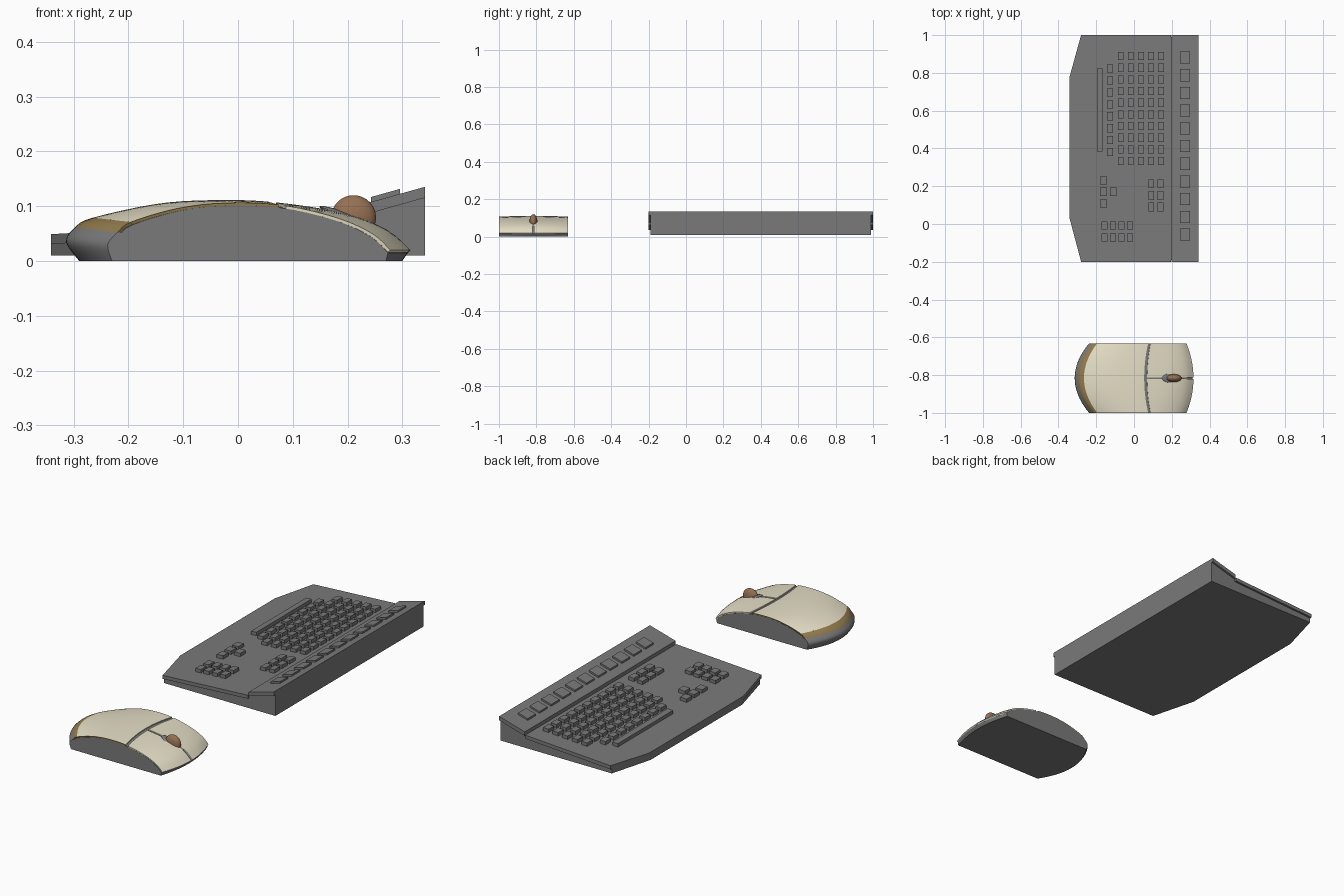
import bpy, bmesh, math

if "Cube" in bpy.data.objects:
    bpy.data.objects.remove(bpy.data.objects["Cube"])

GREY, CREAM, GOLD, BROWN = (.195, .195, .195), (.79, .74, .57), (.29, .20, .075), (.30, .16, .085)

def finish(name, bm, color=GREY, smooth=False, thick=0):
    me = bpy.data.meshes.new(name)
    bm.to_mesh(me)
    bm.free()
    ob = bpy.data.objects.new(name, me)
    bpy.context.collection.objects.link(ob)
    mat = bpy.data.materials.get(str(color)) or bpy.data.materials.new(str(color))
    mat.diffuse_color = (*color, 1)
    mat.use_nodes = True
    mat.node_tree.nodes["Principled BSDF"].inputs["Base Color"].default_value = mat.diffuse_color
    me.materials.append(mat)
    bpy.ops.object.select_all(action='DESELECT')
    ob.select_set(True)
    bpy.context.view_layer.objects.active = ob
    if thick:
        m = ob.modifiers.new("thickness", 'SOLIDIFY')
        m.thickness, m.offset = thick, -1
        bpy.ops.object.modifier_apply(modifier=m.name)
    if smooth:
        bpy.ops.object.shade_smooth_by_angle(angle=math.radians(35))
    return ob

# ---------- keyboard ----------
def deck(x): return .049 + (x + .34) * .057
def panel(x): return .135 - (.34 - x) * .28

def slab(bm, outline, zb, zt):
    """Prism over an xy outline; bottom and top heights are functions of x."""
    lo = [bm.verts.new((x, y, zb(x))) for x, y in outline]
    hi = [bm.verts.new((x, y, zt(x))) for x, y in outline]
    bm.faces.new(lo[::-1])
    bm.faces.new(hi)
    n = len(lo)
    for i in range(n):
        j = (i + 1) % n
        bm.faces.new((lo[i], lo[j], hi[j], hi[i]))

def part(name, outline, zb, zt):
    bm = bmesh.new()
    slab(bm, outline, zb, zt)
    finish(name, bm)

def deck_outline(d):
    return [(-.341, .03 + d), (-.28, -.2 + d), (.195, -.2 + d),
            (.195, 1 - d), (-.28, 1 - d), (-.341, .78 - d)]

def rect(x0, x1, y0, y1):
    return [(x0, y0), (x1, y0), (x1, y1), (x0, y1)]

floor = lambda x: .01
part("keyboard_base", deck_outline(.01), floor, lambda x: deck(x) - .018)
part("keyboard_deck", deck_outline(0), lambda x: deck(x) - .018, deck)
part("keyboard_rear_base", rect(.195, .341, -.19, .99), floor, lambda x: panel(x) - .02)
part("keyboard_rear_panel", rect(.198, .341, -.2, 1), lambda x: panel(x) - .02, panel)

def keys(name, centres, w, h, surf, rise):
    bm = bmesh.new()
    for x, y in centres:
        slab(bm, rect(x - w / 2, x + w / 2, y - h / 2, y + h / 2),
             lambda q: surf(q) - .002, lambda q: surf(q) + rise)
    finish(name, bm)

keys("function_keys", [(.269, .881 - i * .0937) for i in range(11)], .053, .064, panel, .009)
main = [(x, .889 - i * .0618) for x in (-.071, -.018, .037, .09, .143) for i in range(10)]
main += [(-.127, .823 - i * .0632) for i in range(8)]
keys("letter_keys", main, .03, .043, deck, .017)
keys("space_bar", [(-.182, .604)], .03, .44, deck, .017)
keys("arrow_keys", [(-.162, .23), (-.162, .171), (-.162, .109), (-.11, .171)], .036, .043, deck, .017)
keys("edit_keys", [(x, y) for x in (.092, .14) for y in (.213, .151, .09)], .03, .046, deck, .017)
keys("number_keys", [(x, y) for x in (-.157, -.112, -.065, -.02) for y in (-.008, -.071)], .032, .043, deck, .017)

# ---------- mouse ----------
YC, HALF = -.816, .184
# side profile, front lip to rear foot: centre section and edge section
MID = [(.315, .02), (.27, .058), (.19, .088), (.06, .108), (-.05, .111), (-.15, .104),
       (-.265, .079), (-.297, .062), (-.314, .035), (-.29, 0)]
EDGE = [(.278, .02), (.245, .050), (.18, .079), (.08, .102), (-.02, .106), (-.11, .096),
        (-.195, .071), (-.22, .052), (-.238, .03), (-.23, 0)]

def curve(pts, u):
    i = min(int(u), len(pts) - 2)
    f = u - i
    p = [pts[max(0, min(len(pts) - 1, i + k))] for k in (-1, 0, 1, 2)]
    return [.5 * (2 * b + (c - a) * f + (2 * a - 5 * b + 4 * c - d) * f * f
                  + (3 * b - a - 3 * c + d) * f ** 3) for a, b, c, d in zip(*p)]

def surface(u, t):
    (xm, zm), (xe, ze) = curve(MID, u), curve(EDGE, u)
    return xm + (xe - xm) * t * t, YC + HALF * t, zm + (ze - zm) * t * t

def shell(name, u0, u1, t0, t1, color):
    """Thick patch of the mouse surface."""
    nu, nt = max(3, round((u1 - u0) * 4)), max(2, round((t1 - t0) * 10))
    bm = bmesh.new()
    g = [[bm.verts.new(surface(u0 + (u1 - u0) * i / nu, t0 + (t1 - t0) * j / nt))
          for j in range(nt + 1)] for i in range(nu + 1)]
    for i in range(nu):
        for j in range(nt):
            bm.faces.new((g[i][j], g[i][j + 1], g[i + 1][j + 1], g[i + 1][j]))
    finish(name, bm, color, True, .008)

# grey core, slightly inside the shells, flat sides and bottom
bm = bmesh.new()
loops = []
for j in range(21):
    t = -1 + j / 10
    ring = []
    for i in range(37):
        u = i / 4
        x, y, z = surface(u, t)
        if u < 7:
            x, z = x * .985, z - .005
        ring.append(bm.verts.new((x, y, max(z, 0))))
    ring.append(bm.verts.new((.30 - .03 * t * t, YC + HALF * t, 0)))
    loops.append(ring)
for a, b in zip(loops, loops[1:]):
    for i in range(len(a)):
        k = (i + 1) % len(a)
        bm.faces.new((a[i], a[k], b[k], b[i]))
bm.faces.new(loops[0])
bm.faces.new(loops[-1][::-1])
bmesh.ops.recalc_face_normals(bm, faces=bm.faces)
finish("mouse_base", bm, GREY, True)

# palm rest, gold trim and the two buttons
shell("palm_rest", 3.05, 6, -.985, .985, CREAM)
shell("rear_trim", 6, 7, -1, 1, GOLD)
for side, s in (("left", 1), ("right", -1)):
    a, b = sorted((s * .985, s))
    shell(side + "_trim", 3.05, 6, a, b, GOLD)
    a, b = sorted((s * .025, s))
    shell(side + "_button", 0, 2.92, a, b, CREAM)

# scroll wheel in its well
def ellipsoid(name, loc, scale, tilt, color):
    bm = bmesh.new()
    bmesh.ops.create_uvsphere(bm, u_segments=32, v_segments=16, radius=1)
    c, s = math.cos(tilt), math.sin(tilt)
    for v in bm.verts:
        # sphere pole turned onto the wheel axle (y)
        x, y, z = v.co.x * scale[0], -v.co.z * scale[1], v.co.y * scale[2]
        v.co = (loc[0] + x * c + z * s, loc[1] + y, loc[2] - x * s + z * c)
    finish(name, bm, color, True)

ellipsoid("wheel_well", (.207, YC, .078), (.062, .027, .0075), .35, GREY)
ellipsoid("scroll_wheel", (.211, YC, .079), (.041, .021, .041), 0, BROWN)
